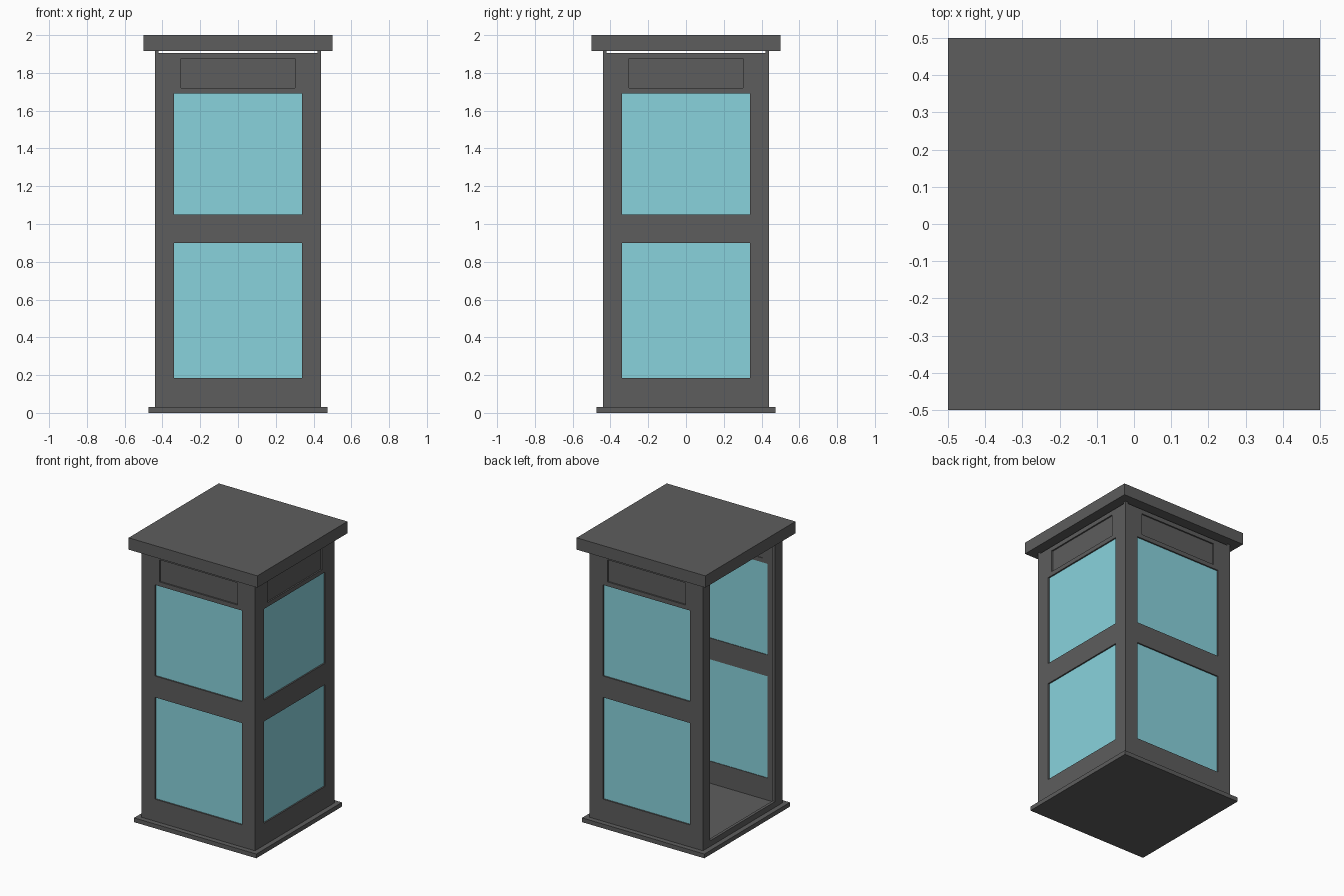
import bpy, bmesh
from math import radians
from mathutils import Matrix

if "Cube" in bpy.data.objects:
    bpy.data.objects.remove(bpy.data.objects["Cube"])

HALF, T = 0.44, 0.02          # outer half width of the cabin, sheet thickness
Z0, Z1 = 0.03, 1.906          # wall bottom and top


def material(name, color):
    m = bpy.data.materials.new(name)
    m.diffuse_color = color
    m.use_nodes = True
    m.node_tree.nodes["Principled BSDF"].inputs["Base Color"].default_value = m.diffuse_color
    return m


METAL = material("dark_metal", (0.11, 0.11, 0.11, 1))
GLASS = material("blue_glass", (0.25, 0.65, 0.72, 1))


def finish(name, bm, mat, angle=0):
    bmesh.ops.rotate(bm, verts=bm.verts, cent=(0, 0, 0),
                     matrix=Matrix.Rotation(radians(angle), 3, 'Z'))
    me = bpy.data.meshes.new(name)
    bm.to_mesh(me)
    bm.free()
    me.materials.append(mat)
    ob = bpy.data.objects.new(name, me)
    bpy.context.collection.objects.link(ob)
    return ob


def box(name, x, y, z, mat=METAL, angle=0):
    bm = bmesh.new()
    bmesh.ops.create_cube(bm, size=1)
    for v in bm.verts:
        v.co = [a[0] + (c + 0.5) * (a[1] - a[0]) for c, a in zip(v.co, (x, y, z))]
    return finish(name, bm, mat, angle)


def sheet(name, w, holes, angle):
    """Upright sheet with rectangular holes, thickened inward."""
    xs = sorted({-w, w} | {v for h in holes for v in h[:2]})
    zs = sorted({Z0, Z1} | {v for h in holes for v in h[2:]})
    bm = bmesh.new()
    for xa, xb in zip(xs, xs[1:]):
        for za, zb in zip(zs, zs[1:]):
            cx, cz = (xa + xb) / 2, (za + zb) / 2
            if any(h[0] < cx < h[1] and h[2] < cz < h[3] for h in holes):
                continue
            bm.faces.new([bm.verts.new((x, -HALF, z)) for x, z in
                          ((xa, za), (xb, za), (xb, zb), (xa, zb))])
    bmesh.ops.remove_doubles(bm, verts=bm.verts, dist=1e-5)
    ob = finish(name, bm, METAL, angle)
    mod = ob.modifiers.new("thickness", 'SOLIDIFY')
    mod.thickness, mod.offset = T, -1


# Base plate and roof slab
box("base_plate", (-0.475, 0.475), (-0.475, 0.475), (0, Z0))
box("roof", (-0.5, 0.5), (-0.5, 0.5), (1.917, 2))

# Three glazed walls, each with two windows and a header panel
lower = (-0.338, 0.338, 0.185, 0.90)
upper = (-0.338, 0.338, 1.05, 1.69)
header = (-0.303, 0.303, 1.72, 1.875)
for side, angle in (("front", 0), ("right", 90), ("back", 180)):
    w = HALF - T if side == "right" else HALF
    sheet(side + "_wall", w, (lower, upper, header), angle)
    for part, h, mat in (("lower_window", lower, GLASS), ("upper_window", upper, GLASS),
                         ("header_panel", header, METAL)):
        box(f"{side}_{part}", h[:2], (-HALF + 0.01, -HALF + 0.016), h[2:], mat, angle)

# Open doorway on the left side
sheet("left_doorway", HALF - T, ((-0.36, 0.36, 0.07, 1.875),), 270)

# Small corner spacers carrying the roof over a thin vent gap
for i in range(4):
    box(f"roof_spacer_{i + 1}", (-HALF, -HALF + T), (-HALF, -HALF + T), (Z1, 1.917), angle=90 * i)
